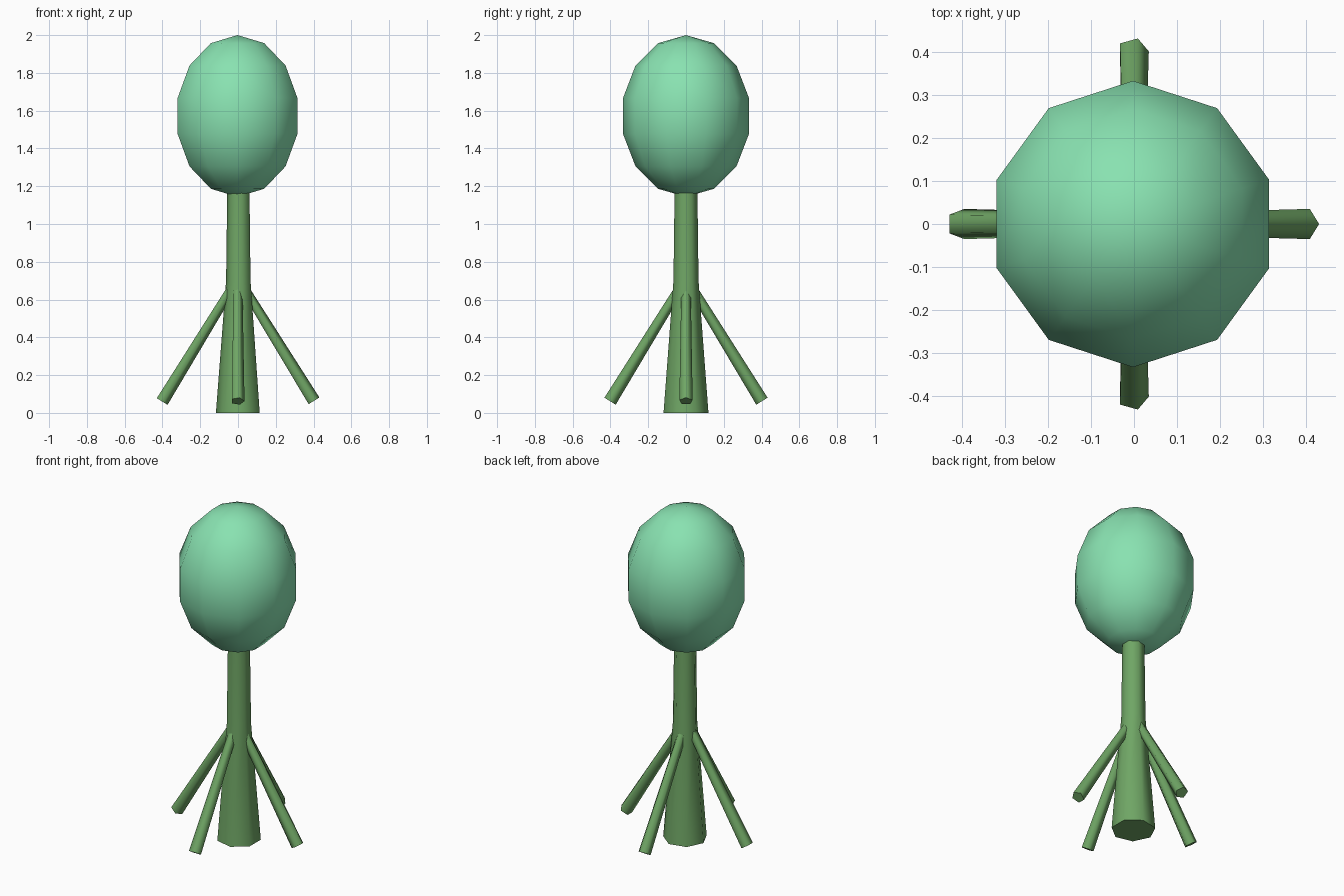
import bpy, bmesh, math
from mathutils import Vector, Matrix

cube = bpy.data.objects.get("Cube")
if cube:
    bpy.data.objects.remove(cube, do_unlink=True)

SHIFT = -0.0025  # keeps the whole model centred on x


def make_material(name, rgb):
    mat = bpy.data.materials.new(name)
    mat.use_nodes = True
    mat.diffuse_color = (*rgb, 1)
    mat.node_tree.nodes["Principled BSDF"].inputs["Base Color"].default_value = (*rgb, 1)
    return mat


def finish(bm, name, mat):
    bmesh.ops.recalc_face_normals(bm, faces=bm.faces)
    mesh = bpy.data.meshes.new(name)
    bm.to_mesh(mesh)
    bm.free()
    mesh.materials.append(mat)
    obj = bpy.data.objects.new(name, mesh)
    bpy.context.collection.objects.link(obj)
    return obj


def tapered_tube(name, stations, sides, facing, mat):
    """Smooth-sided prism through (centre, radius) stations, first corner towards facing."""
    bm = bmesh.new()
    axis = (Vector(stations[-1][0]) - Vector(stations[0][0])).normalized()
    u = Vector(facing)
    u = (u - axis * u.dot(axis)).normalized()
    v = axis.cross(u)
    rings = []
    for centre, radius in stations:
        angles = [math.tau * i / sides for i in range(sides)]
        rings.append([bm.verts.new(Vector(centre) + radius * (u * math.cos(a) + v * math.sin(a)))
                      for a in angles])
    for low, high in zip(rings, rings[1:]):
        for i in range(sides):
            j = (i + 1) % sides
            bm.faces.new((low[i], low[j], high[j], high[i])).smooth = True
    for ring in (rings[0], rings[-1]):
        cap = bm.faces.new(ring)
        for edge in cap.edges:
            edge.smooth = False
    return finish(bm, name, mat)


stem_green = make_material("stem_green", (0.16, 0.38, 0.13))
mint_green = make_material("mint_green", (0.25, 0.76, 0.44))

# Trunk: flared foot, slim neck running up into the crown
trunk_x = 0.005
tapered_tube("trunk", [((trunk_x, 0, 0), 0.122), ((trunk_x, 0, 0.7), 0.068),
                       ((trunk_x, 0, 1.25), 0.061)], 7, (-1, 0, 0), stem_green)

# Four prop roots spreading from the trunk
for name, dx, dy in (("left_root", 1, 0), ("right_root", -1, 0),
                     ("back_root", 0, 1), ("front_root", 0, -1)):
    foot = (SHIFT + 0.402 * dx, 0.402 * dy, 0.062)
    tapered_tube(name, [(foot, 0.037), ((SHIFT, 0, 0.715), 0.025)], 5, (1, 0, 0), stem_green)

# Crown: egg-shaped low-poly ball
bm = bmesh.new()
bmesh.ops.create_uvsphere(bm, u_segments=10, v_segments=7, radius=1)
bmesh.ops.transform(bm, verts=bm.verts, matrix=Matrix.Translation((SHIFT, 0, 1.572))
                    @ Matrix.Diagonal((0.342, 0.342, 0.428, 1)))
for face in bm.faces:
    face.smooth = True
finish(bm, "crown", mint_green)
